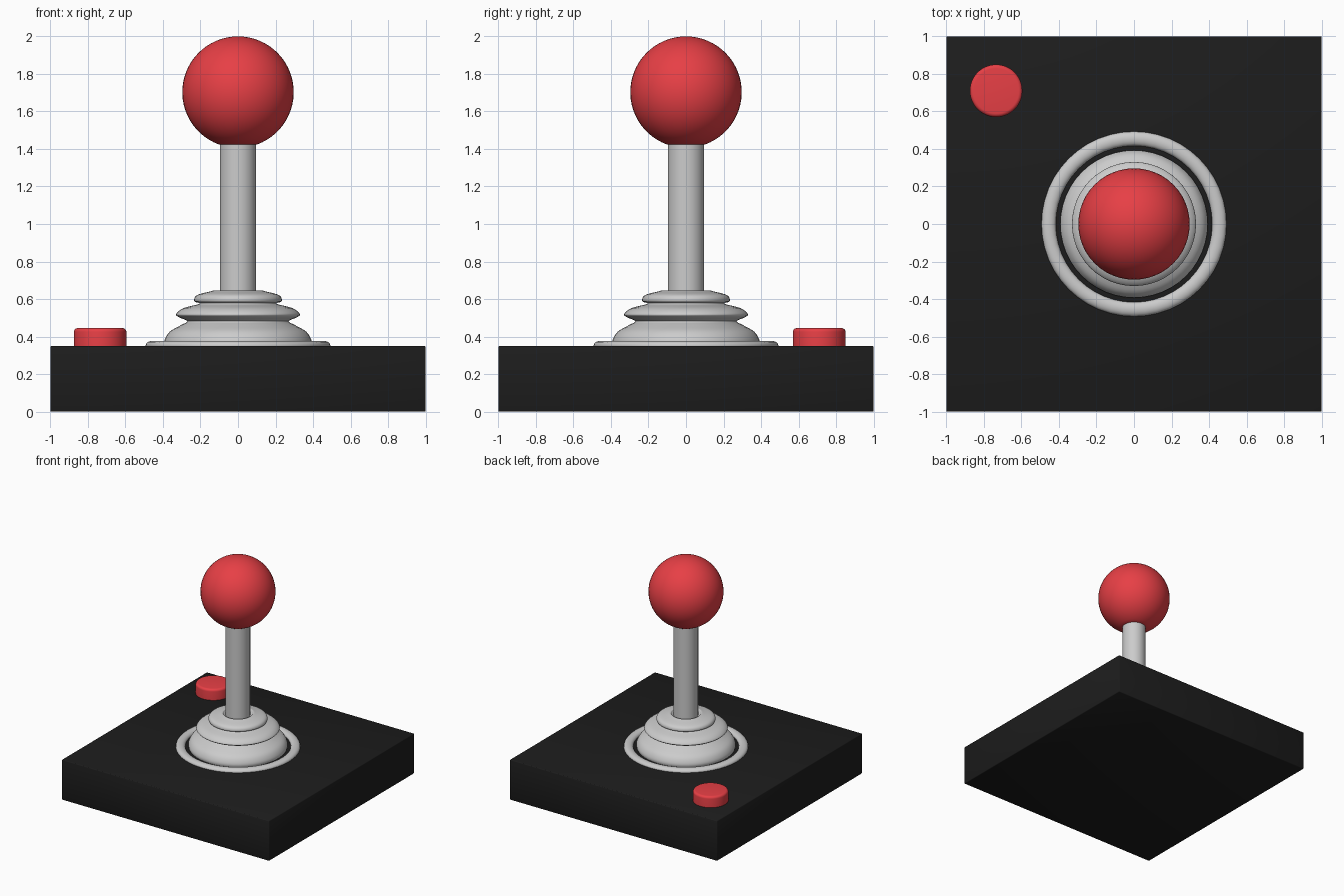
import bpy, bmesh, math
from mathutils import Vector

if "Cube" in bpy.data.objects:
    bpy.data.objects.remove(bpy.data.objects["Cube"])


def material(name, color):
    m = bpy.data.materials.new(name)
    m.diffuse_color = color
    m.use_nodes = True
    m.node_tree.nodes["Principled BSDF"].inputs["Base Color"].default_value = m.diffuse_color
    return m


black = material("black", (0.012, 0.012, 0.012, 1))
red = material("red", (0.8, 0.05, 0.06, 1))


def finish(name, bm, loc=(0, 0, 0), mat=None, angle=40):
    bmesh.ops.recalc_face_normals(bm, faces=bm.faces)
    mesh = bpy.data.meshes.new(name)
    bm.to_mesh(mesh)
    bm.free()
    ob = bpy.data.objects.new(name, mesh)
    bpy.context.collection.objects.link(ob)
    ob.location = loc
    if mat:
        mesh.materials.append(mat)
    bpy.ops.object.select_all(action='DESELECT')
    bpy.context.view_layer.objects.active = ob
    ob.select_set(True)
    bpy.ops.object.shade_smooth_by_angle(angle=math.radians(angle))
    return ob


def smooth_path(pts, steps=4):
    # Catmull-Rom curve through the (radius, height) points
    p = [Vector(q) for q in [pts[0], *pts, pts[-1]]]
    out = []
    for a, b, c, d in zip(p, p[1:], p[2:], p[3:]):
        for k in range(steps):
            t = k / steps
            out.append(0.5 * (2 * b + (c - a) * t + (2 * a - 5 * b + 4 * c - d) * t ** 2
                              + (3 * b - a - 3 * c + d) * t ** 3))
    return out + [p[-1]]


def lathe(name, profile, loc=(0, 0, 0), mat=None, segments=48, angle=40):
    bm = bmesh.new()
    verts = [bm.verts.new((max(r, 0), 0, z)) for r, z in profile]
    edges = [bm.edges.new(pair) for pair in zip(verts, verts[1:])]
    bmesh.ops.spin(bm, geom=verts + edges, axis=(0, 0, 1), cent=(0, 0, 0),
                   angle=math.tau, steps=segments)
    bmesh.ops.remove_doubles(bm, verts=bm.verts, dist=1e-4)
    return finish(name, bm, loc, mat, angle)


# Base box with crisp rounded edges
bm = bmesh.new()
bmesh.ops.create_cube(bm, size=1)
bmesh.ops.scale(bm, vec=(2, 2, 0.35), verts=bm.verts)
bmesh.ops.bevel(bm, geom=bm.edges[:], offset=0.006, segments=2, profile=0.5, affect='EDGES')
finish("base", bm, (0, 0, 0.175), black, 60)

# Flat ring around the boot
ring = [(0.455 + 0.038 * math.cos(a), 0.352 + 0.025 * math.sin(a))
        for a in (math.tau * i / 16 for i in range(17))]
lathe("base_ring", ring)

# Rubber boot with folds, dipping in around the stick
boot = [(0.385, 0.34), (0.393, 0.375), (0.365, 0.425), (0.302, 0.462), (0.27, 0.482),
        (0.315, 0.503), (0.33, 0.52), (0.292, 0.551), (0.205, 0.575), (0.233, 0.588),
        (0.22, 0.62), (0.15, 0.64), (0.122, 0.646), (0.112, 0.635), (0.097, 0.625)]
lathe("boot", smooth_path(boot), angle=70)

# Stick
lathe("stick", [(0, 0.6), (0.097, 0.6), (0.097, 1.45), (0, 1.45)])

# Ball knob, cut flat where the stick enters
R = 0.297
start = math.acos(-0.28 / R)
ball = [(R * math.sin(a), R * math.cos(a)) for a in (start * i / 28 for i in range(29))]
lathe("ball_knob", ball + [(0, -0.28)], (0, 0, 1.703), red)

# Fire button with rounded top edge
edge = [(0.12 + 0.02 * math.cos(a), 0.425 + 0.02 * math.sin(a))
        for a in (math.pi / 2 * i / 5 for i in range(6))]
lathe("fire_button", [(0, 0.34), (0.14, 0.34), *edge, (0, 0.445)], (-0.735, 0.71, 0), red)
